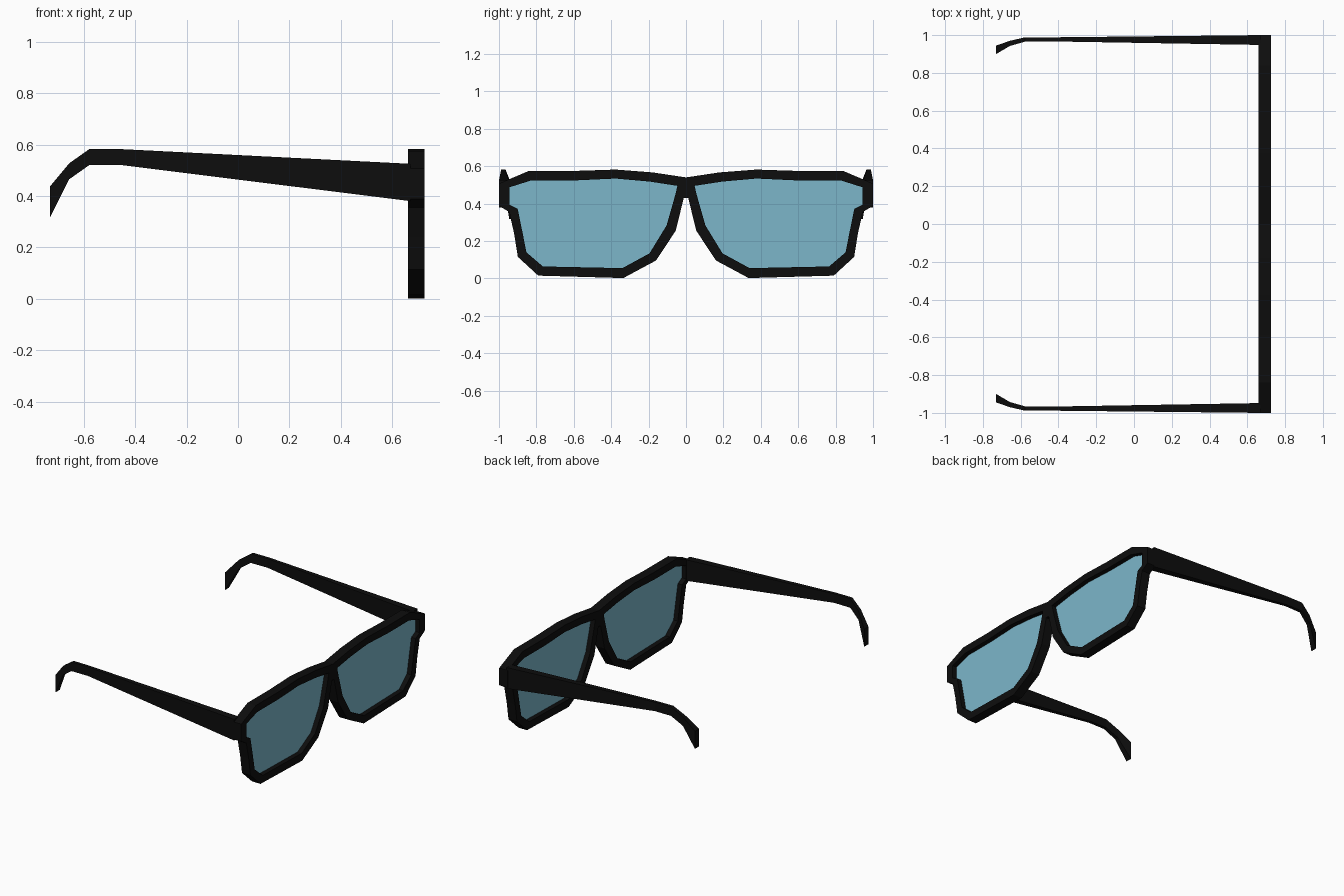
import bpy, bmesh

if "Cube" in bpy.data.objects:
    bpy.data.objects.remove(bpy.data.objects["Cube"])

X0, X1 = 0.66, 0.725          # back and front of the rim

def material(name, color):
    m = bpy.data.materials.new(name)
    m.diffuse_color = color
    m.use_nodes = True
    m.node_tree.nodes["Principled BSDF"].inputs["Base Color"].default_value = m.diffuse_color
    return m

black = material("black_plastic", (0.004, 0.004, 0.004, 1))
blue = material("blue_lens", (0.20, 0.47, 0.59, 1))

def finish(bm, name, mat):
    """Turn a half model into an object mirrored across y = 0."""
    bmesh.ops.recalc_face_normals(bm, faces=bm.faces)
    me = bpy.data.meshes.new(name)
    bm.to_mesh(me)
    bm.free()
    ob = bpy.data.objects.new(name, me)
    bpy.context.collection.objects.link(ob)
    me.materials.append(mat)
    mod = ob.modifiers.new("mirror", 'MIRROR')
    mod.use_axis = (False, True, False)
    mod.merge_threshold = 0.0005
    return ob

# Matching outer and inner outlines of one half of the rim, as (y, z)
outer = [(0, .54), (.18, .567), (.377, .582), (.59, .575), (.84, .575),
         (1.0, .507), (1.0, .388), (.945, .355), (.919, .24), (.899, .115),
         (.79, .015), (.335, .002), (.16, .096), (.055, .255), (.012, .43), (0, .43)]
inner = [(.046, .495), (.195, .518), (.377, .534), (.595, .524), (.828, .524),
         (.945, .487), (.945, .395), (.90, .372), (.875, .25), (.853, .139),
         (.765, .064), (.34, .055), (.195, .134), (.104, .283), (.062, .43), (.054, .46)]

# Rim with bridge: front, back, outside and inside walls
bm = bmesh.new()
rows = [[bm.verts.new((x, y, z)) for y, z in pts]
        for x, pts in ((X0, outer), (X1, outer), (X1, inner), (X0, inner))]
n = len(outer)
for r in range(4):
    a, b = rows[r], rows[(r + 1) % 4]
    for i in range(n):
        j = (i + 1) % n
        if r == 0 and j == 0:      # left open where the two halves join
            continue
        bm.faces.new((a[i], a[j], b[j], b[i]))
finish(bm, "rim", black)

# Lenses set in the middle of the rim
bm = bmesh.new()
bm.faces.new([bm.verts.new(((X0 + X1) / 2, y, z)) for y, z in inner])
finish(bm, "lenses", blue)

# Temple arms: rectangular sections (x, z bottom, z top, y inside, y outside)
sections = [(.67, .38, .525, .948, 1.0), (-.453, .52, .582, .967, .988),
            (-.578, .52, .582, .965, .988), (-.656, .465, .527, .943, .970),
            (-.73, .317, .438, .90, .945)]
bm = bmesh.new()
rings = [[bm.verts.new((x, y, z)) for y, z in ((yi, zb), (yo, zb), (yo, zt), (yi, zt))]
         for x, zb, zt, yi, yo in sections]
for a, b in zip(rings, rings[1:]):
    for i in range(4):
        j = (i + 1) % 4
        bm.faces.new((a[i], a[j], b[j], b[i]))
bm.faces.new(rings[0])
bm.faces.new(rings[-1])
finish(bm, "temple_arms", black)
